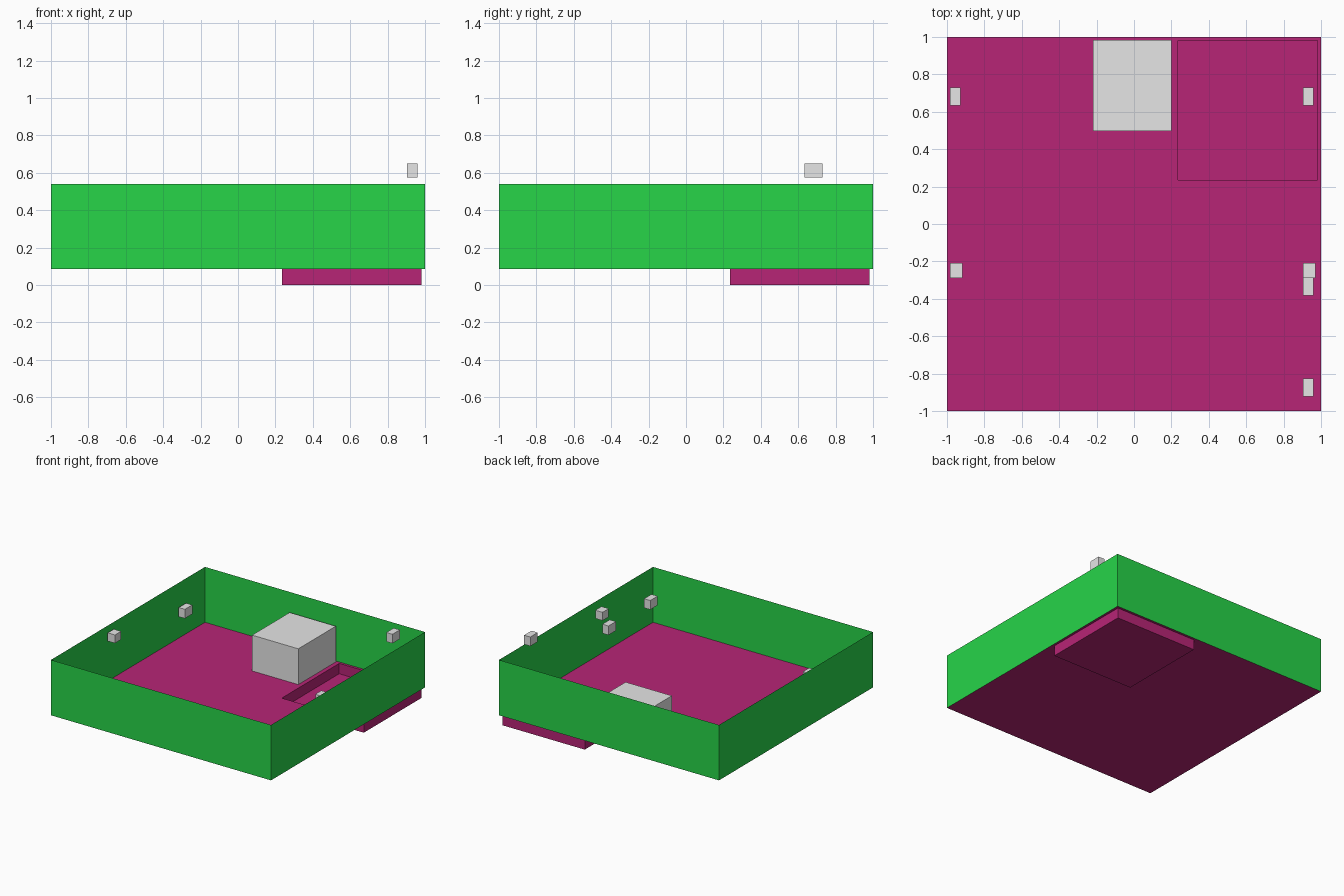
import bpy
import bmesh
from mathutils import Matrix, Vector

if "Cube" in bpy.data.objects:
    bpy.data.objects.remove(bpy.data.objects["Cube"], do_unlink=True)

FLOOR_Z, WALL_TOP = 0.085, 0.54
PIT_MIN, PIT_MAX = 0.234, 0.98


def make_material(name, colour):
    mat = bpy.data.materials.new(name)
    mat.use_nodes = True
    mat.diffuse_color = colour
    mat.node_tree.nodes["Principled BSDF"].inputs["Base Color"].default_value = colour
    return mat


green = make_material("wall green", (0.02, 0.66, 0.066, 1))
magenta = make_material("floor magenta", (0.475, 0.018, 0.18, 1))
grey = make_material("light grey", (0.79, 0.79, 0.79, 1))


def finish(name, bm, mat):
    mesh = bpy.data.meshes.new(name)
    bm.to_mesh(mesh)
    bm.free()
    mesh.materials.append(mat)
    obj = bpy.data.objects.new(name, mesh)
    bpy.context.collection.objects.link(obj)


def box(name, centre, size, mat):
    bm = bmesh.new()
    bmesh.ops.create_cube(bm, size=1, matrix=Matrix.Translation(centre) @ Matrix.Diagonal((*size, 1)))
    finish(name, bm, mat)


# Floor sheet, cut along the pit outline and sunk to make the pit
bm = bmesh.new()
bmesh.ops.create_grid(bm, x_segments=1, y_segments=1, size=1, matrix=Matrix.Translation((0, 0, FLOOR_Z)))
for axis in (Vector((1, 0, 0)), Vector((0, 1, 0))):
    for cut in (PIT_MIN, PIT_MAX):
        bmesh.ops.bisect_plane(bm, geom=bm.verts[:] + bm.edges[:] + bm.faces[:],
                               plane_co=axis * cut, plane_no=axis)
pit = [f for f in bm.faces
       if all(PIT_MIN < c < PIT_MAX for c in f.calc_center_median().xy)]
sunk = bmesh.ops.extrude_face_region(bm, geom=pit)["geom"]
bmesh.ops.delete(bm, geom=[f for f in pit if f.is_valid], context="FACES_ONLY")
bmesh.ops.translate(bm, vec=(0, 0, -FLOOR_Z), verts=[v for v in sunk if isinstance(v, bmesh.types.BMVert)])
bmesh.ops.recalc_face_normals(bm, faces=bm.faces[:])
if max(bm.faces, key=lambda f: f.calc_area()).normal.z < 0:
    bmesh.ops.reverse_faces(bm, faces=bm.faces[:])
finish("floor_with_pit", bm, magenta)

# Thin outer walls, open at the top
bm = bmesh.new()
corners = ((-1, -1), (1, -1), (1, 1), (-1, 1))
low = [bm.verts.new((x, y, FLOOR_Z)) for x, y in corners]
high = [bm.verts.new((x, y, WALL_TOP)) for x, y in corners]
for i in range(4):
    j = (i + 1) % 4
    bm.faces.new((low[i], low[j], high[j], high[i]))
finish("outer_walls", bm, green)

# Large block against the back wall
box("large_block", (-0.01, 0.741, 0.233), (0.42, 0.487, 0.294), grey)

# Small blocks along the side walls
narrow, wide = (0.056, 0.096, 0.075), (0.066, 0.08, 0.068)
for name, centre, size in (
    ("left_back_block", (0.932, 0.682, 0.613), narrow),
    ("right_back_block", (-0.955, 0.682, 0.313), narrow),
    ("left_middle_block", (0.932, -0.333, 0.316), narrow),
    ("left_front_block", (0.932, -0.875, 0.318), narrow),
    ("left_upper_block", (0.937, -0.248, 0.461), wide),
    ("right_upper_block", (-0.95, -0.248, 0.461), wide),
):
    box(name, centre, size, grey)
